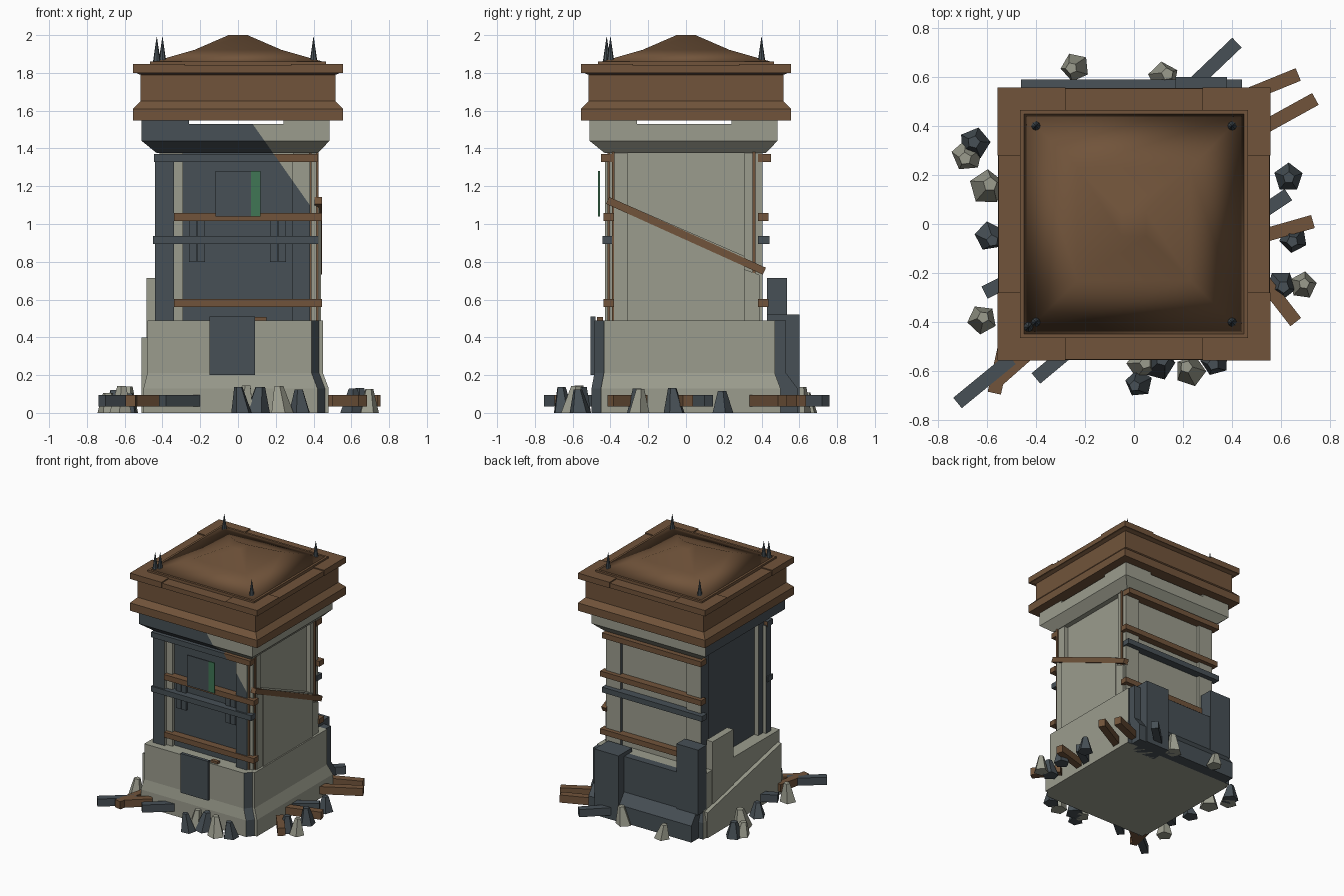
import bpy, bmesh, math, random
from mathutils import Vector, Matrix

random.seed(4)
if "Cube" in bpy.data.objects:
    bpy.data.objects.remove(bpy.data.objects["Cube"], do_unlink=True)


def material(name, rgb):
    m = bpy.data.materials.new(name)
    m.use_nodes = True
    m.diffuse_color = (*rgb, 1)
    m.node_tree.nodes["Principled BSDF"].inputs["Base Color"].default_value = (*rgb, 1)
    return m


CONCRETE = material("pale concrete", (0.33, 0.335, 0.27))
SLATE = material("dark slate", (0.063, 0.08, 0.092))
BROWN = material("rust brown", (0.165, 0.088, 0.043))
GREEN = material("sign green", (0.05, 0.18, 0.09))

# Slanted plane that divides the dark cladding from the pale stone
SPLIT_POINT = Vector((0.07, 0, 1.54))
SPLIT_NORMAL = Vector((0.44, 0, 0.31)).normalized()


def clad(n, c):
    """Dark on the right side, and on the front below the slanted plane."""
    return n.x < -0.4 or (n.y < 0.3 and n.x < 0.5 and (c - SPLIT_POINT).dot(SPLIT_NORMAL) < 0)


def finish(name, bm, mats, rule=None, split=False):
    if split:
        bmesh.ops.bisect_plane(bm, geom=bm.verts[:] + bm.edges[:] + bm.faces[:],
                               plane_co=SPLIT_POINT, plane_no=SPLIT_NORMAL)
    bmesh.ops.recalc_face_normals(bm, faces=bm.faces)
    bm.normal_update()
    if rule:
        for f in bm.faces:
            f.material_index = int(rule(f.normal, f.calc_center_median()))
    me = bpy.data.meshes.new(name)
    bm.to_mesh(me)
    bm.free()
    for m in mats:
        me.materials.append(m)
    ob = bpy.data.objects.new(name, me)
    bpy.context.collection.objects.link(ob)
    return ob


def loft(name, rings, mats, rule=None, split=False):
    """Solid through a list of equal-length point rings."""
    bm = bmesh.new()
    loops = [[bm.verts.new(p) for p in ring] for ring in rings]
    n = len(loops[0])
    for a, b in zip(loops, loops[1:]):
        for i in range(n):
            j = (i + 1) % n
            bm.faces.new((a[i], a[j], b[j], b[i]))
    bm.faces.new(loops[0])
    bm.faces.new(loops[-1])
    return finish(name, bm, mats, rule, split)


def rect(x0, x1, y0, y1, z):
    return [(x0, y0, z), (x1, y0, z), (x1, y1, z), (x0, y1, z)]


def square(h, z):
    return rect(-h, h, -h, h, z)


def box(name, x, y, z, mats, rule=None, split=False):
    return loft(name, [rect(*x, *y, h) for h in z], mats, rule, split)


def span(s, a, b):
    return sorted((s * a, s * b))


def beam(name, a, b, width, height, mat):
    """Straight timber between two points."""
    a, b = Vector(a), Vector(b)
    d = (b - a).normalized()
    side = Vector((0, 0, 1)).cross(d).normalized()
    up = d.cross(side)
    corners = [side * (i * width / 2) + up * (j * height / 2)
               for i, j in ((-1, -1), (1, -1), (1, 1), (-1, 1))]
    return loft(name, [[e + c for c in corners] for e in (a, b)], [mat])


# Flared base with one dark chamfered corner
def base_ring(x0, x1, y0, y1, z):
    return [(x0, y0, z), (x1 - 0.06, y0, z), (x1 - 0.02, y0 + 0.05, z),
            (x1, y0 + 0.05, z), (x1, y1, z), (x0, y1, z)]


loft("base", [base_ring(-0.5, 0.48, -0.5, 0.5, 0), base_ring(-0.5, 0.48, -0.5, 0.5, 0.13),
              base_ring(-0.48, 0.45, -0.485, 0.47, 0.21), base_ring(-0.48, 0.45, -0.485, 0.47, 0.49)],
     [CONCRETE, SLATE], lambda n, c: n.y > 0.5 or (n.x > 0.5 and c.y < -0.44))
loft("base_back_cladding", [rect(-0.46, 0.44, 0.43, y, z) for y, z in
                            ((0.59, 0), (0.59, 0.13), (0.53, 0.21), (0.53, 0.49))], [SLATE])
box("back_wide_block", (0.17, 0.38), (0.43, 0.6), (0, 0.52), [SLATE])
box("back_tall_block", (-0.48, -0.29), (0.43, 0.535), (0.2, 0.715), [SLATE])
box("side_tall_block", (-0.485, -0.43), (0.1, 0.36), (0.2, 0.715), [CONCRETE])
loft("side_broken_slab", [[(x, -0.46, 0), (x, 0.46, 0), (x, 0.46, 0.2), (x, -0.46, 0.4)]
                          for x in (-0.512, -0.47)], [CONCRETE])
box("door_panel", (-0.15, 0.09), (-0.505, -0.48), (0.2, 0.51), [SLATE])
box("door_timber", (0.09, 0.15), (-0.47, -0.44), (0.48, 0.508), [BROWN])

# Shaft with corner columns
box("shaft", (-0.38, 0.38), (-0.38, 0.38), (0.45, 1.4), [CONCRETE, SLATE], clad, True)
for sx in (-1, 1):
    for sy in (-1, 1):
        box("corner_column", span(sx, 0.29, 0.415), span(sy, 0.31, 0.405), (0.45, 1.4),
            [CONCRETE, SLATE], lambda n, c: n.x < -0.5)
for y in (-0.385, 0.36):
    box("side_rod", (0.4, 0.425), (y - 0.007, y + 0.007), (0.47, 1.38), [BROWN])
box("front_rod", (0.375, 0.39), (-0.415, -0.39), (0.47, 1.38), [BROWN])
for name, x in (("front_right_pillar", (-0.44, -0.34)), ("front_left_pillar", (0.285, 0.38))):
    box(name, x, (-0.43, -0.37), (0.47, 1.34), [CONCRETE, SLATE], clad, True)

# Broken side slab and the slanted timber behind it
loft("side_upper_slab", [[(x, -0.31, 0.47), (x, 0.31, 0.47), (x, 0.31, 0.83), (x, -0.31, 1.1)]
                         for x in (0.37, 0.44)], [CONCRETE])
loft("side_slab_edge", [[(x, -0.38, 0.47), (x, 0.39, 0.47), (x, 0.39, 0.73), (x, 0.31, 0.76),
                         (x, -0.31, 1.06), (x, -0.35, 1.1), (x, -0.38, 1.1)]
                        for x in (0.38, 0.432)], [CONCRETE])
beam("slanted_timber", (0.425, -0.415, 1.125), (0.425, 0.415, 0.75), 0.04, 0.04, BROWN)

# Horizontal rails on the front and back
for side, s in (("front", -1), ("back", 1)):
    x0 = -0.34 if s < 0 else -0.44
    for z in (0.56, 1.015):
        box(side + "_brown_rail", (x0, 0.445), span(s, 0.38, 0.438), (z, z + 0.042), [BROWN])
    box(side + "_slate_rail", (-0.45, 0.425), span(s, 0.38, 0.443), (0.895, 0.937), [SLATE])
    box(side + "_top_rail", (-0.445, 0.42), span(s, 0.38, 0.45), (1.328, 1.37),
        [BROWN, SLATE], clad if s < 0 else None, s < 0)

# Sign and its brackets
for x in (-0.26, -0.215, 0.17, 0.215):
    box("sign_bracket", (x, x + 0.04), (-0.4, -0.37), (0.8, 1.02), [SLATE])
box("sign_board", (-0.12, 0.07), (-0.466, -0.456), (1.04, 1.28), [SLATE])
box("sign_stripe", (0.07, 0.12), (-0.466, -0.456), (1.04, 1.28), [GREEN])

# Crown and the corner pads that carry the roof
loft("crown", [rect(-0.43, 0.42, -0.43, 0.42, 1.375), rect(-0.51, 0.485, -0.51, 0.485, 1.44),
               rect(-0.51, 0.485, -0.51, 0.485, 1.53)], [CONCRETE, SLATE], clad, True)
for x in ((-0.51, -0.26), (0.24, 0.485)):
    for y in ((-0.51, -0.26), (0.24, 0.485)):
        box("crown_pad", x, y, (1.53, 1.555), [CONCRETE, SLATE], clad)

# Roof
loft("roof_cornice", [square(h, z) for h, z in
                      ((0.555, 1.548), (0.555, 1.61), (0.517, 1.65), (0.517, 1.79),
                       (0.54, 1.8), (0.552, 1.8), (0.552, 1.838))], [BROWN])
for sx in (-1, 1):
    for sy in (-1, 1):
        box("roof_corner_plate", span(sx, 0.28, 0.556), span(sy, 0.28, 0.556), (1.8, 1.846), [BROWN])
box("roof_centre_plate", (-0.465, 0.465), (-0.465, 0.465), (1.83, 1.86), [BROWN])
cap = loft("roof_cap", [square(h, z) for h, z in
                        ((0.455, 1.858), (0.23, 1.922), (0.05, 2.0))], [BROWN])
for f in cap.data.polygons:
    f.use_smooth = True


def cone(name, x, y, z, r1, r2, h, sides, mat, turn=0, lean=(0, 0)):
    bm = bmesh.new()
    bmesh.ops.create_cone(bm, cap_ends=True, segments=sides, radius1=r1, radius2=r2, depth=h)
    bmesh.ops.rotate(bm, verts=bm.verts, matrix=Matrix.Rotation(turn, 3, "Z"))
    for v in bm.verts:
        if v.co.z > 0:
            v.co += Vector((*lean, 0))
    bmesh.ops.translate(bm, verts=bm.verts, vec=(x, y, z + h / 2))
    return finish(name, bm, [mat])


for x, y in ((-0.4, -0.4), (0.4, -0.4), (-0.4, 0.4), (0.4, 0.4), (-0.43, -0.42)):
    cone("roof_spike", x, y, 1.86, 0.02, 0.001, 0.13, 8, SLATE)

# Rubble around the foot
pale = ((-0.24, 0.64), (0.12, 0.6), (-0.68, 0.28), (-0.6, 0.15), (-0.62, -0.39),
        (0.69, -0.25), (0.23, -0.6), (0.03, -0.57))
dark = ((-0.65, 0.33), (-0.59, -0.05), (0.63, 0.19), (0.65, -0.06), (0.6, -0.25),
        (0.02, -0.65), (0.33, -0.56), (0.1, -0.57))
for spots, mat in ((pale, CONCRETE), (dark, SLATE)):
    for x, y in spots:
        r = random.uniform(0.055, 0.075)
        lean = [random.uniform(-0.02, 0.02) for _ in "xy"]
        cone("rubble", x, y, 0, r, r * 0.4, random.uniform(0.1, 0.15), 5, mat,
             random.uniform(0, math.tau), lean)

# Fallen timbers
slate_planks = ((0.2, 0.53, 0.42, 0.74), (-0.72, -0.73, -0.5, -0.55), (-0.4, -0.63, -0.22, -0.48),
                (0.45, 0, 0.63, 0.12), (-0.61, -0.28, -0.45, -0.2))
brown_planks = ((0.4, 0.5, 0.67, 0.61), (0.45, 0.35, 0.74, 0.51), (0.45, -0.07, 0.73, 0.01),
                (0.52, -0.22, 0.66, -0.4), (-0.57, -0.69, -0.51, -0.42), (-0.57, -0.65, -0.4, -0.5))
for planks, mat in ((slate_planks, SLATE), (brown_planks, BROWN)):
    for x0, y0, x1, y1 in planks:
        beam("fallen_timber", (x0, y0, 0.065), (x1, y1, 0.065), 0.055, 0.06, mat)
